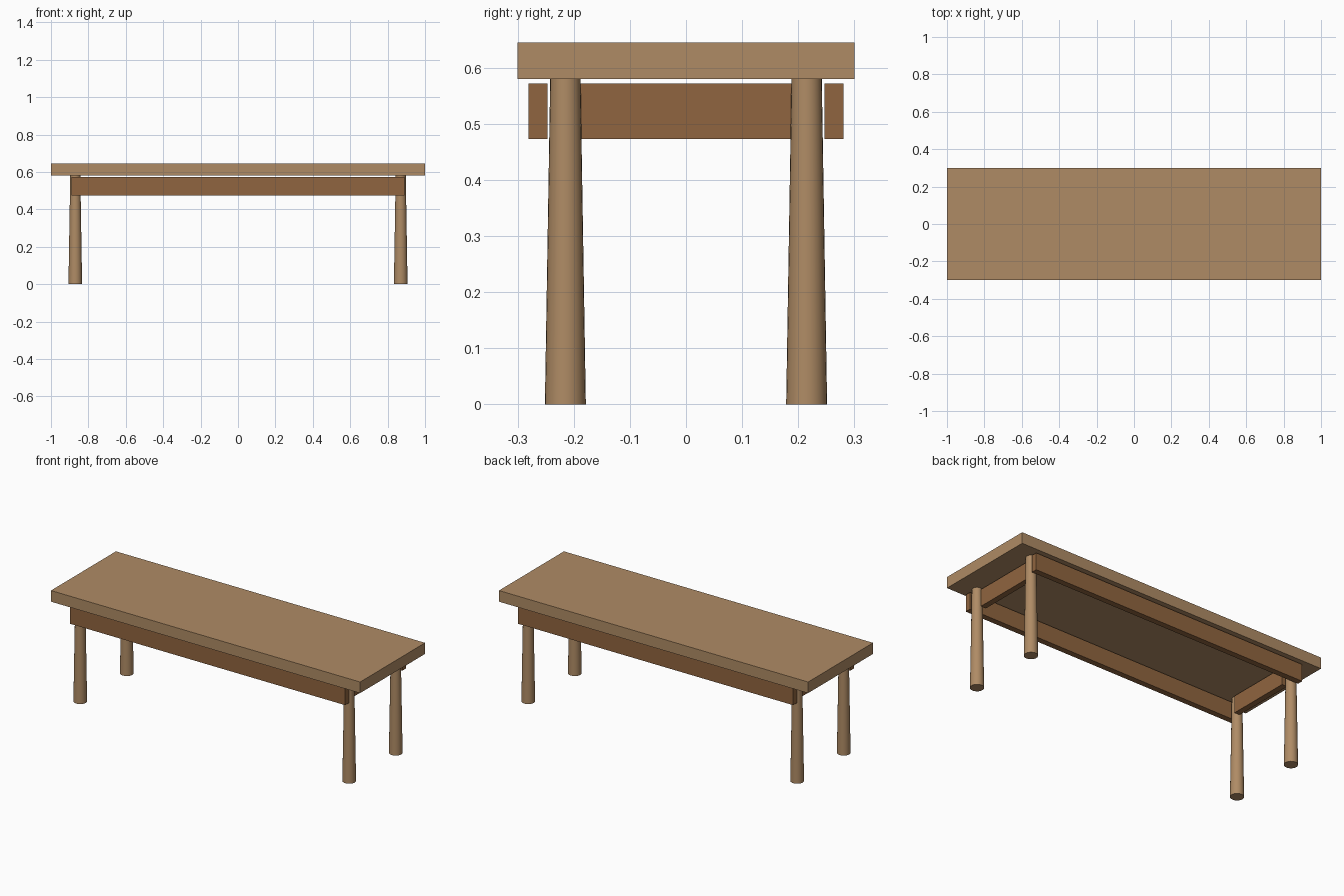
import bpy

if "Cube" in bpy.data.objects:
    bpy.data.objects.remove(bpy.data.objects["Cube"])


def make_material(name, color):
    m = bpy.data.materials.new(name)
    m.diffuse_color = (*color, 1)
    m.use_nodes = True
    m.node_tree.nodes["Principled BSDF"].inputs["Base Color"].default_value = m.diffuse_color
    return m


light_wood = make_material("light_wood", (0.43, 0.26, 0.13))
dark_wood = make_material("dark_wood", (0.28, 0.13, 0.05))


def box(name, lo, hi, material):
    bpy.ops.mesh.primitive_cube_add(size=1, location=[(a + b) / 2 for a, b in zip(lo, hi)])
    ob = bpy.context.object
    ob.name = name
    ob.scale = [b - a for a, b in zip(lo, hi)]
    bpy.ops.object.transform_apply(location=False, rotation=False, scale=True)
    ob.data.materials.append(material)


def leg(name, x, y):
    bpy.ops.mesh.primitive_cone_add(vertices=24, radius1=0.0365, radius2=0.027,
                                    depth=0.58, location=(x, y, 0.29))
    ob = bpy.context.object
    ob.name = name
    bpy.ops.object.shade_smooth_by_angle()
    ob.data.materials.append(light_wood)


# Table top
box("table_top", (-1, -0.3, 0.58), (1, 0.3, 0.645), light_wood)

# Tapered legs
for y, depth_name in ((-0.215, "front"), (0.215, "back")):
    for x, side_name in ((-0.87, "left"), (0.87, "right")):
        leg(f"{depth_name}_{side_name}_leg", x, y)

# Long aprons outside the legs
for y, name in ((-0.264, "front_apron"), (0.264, "back_apron")):
    box(name, (-0.89, y - 0.017, 0.473), (0.89, y + 0.017, 0.572), dark_wood)

# Short aprons between the legs
for x, name in ((-0.849, "left_apron"), (0.849, "right_apron")):
    box(name, (x - 0.017, -0.19, 0.473), (x + 0.017, 0.19, 0.572), dark_wood)
